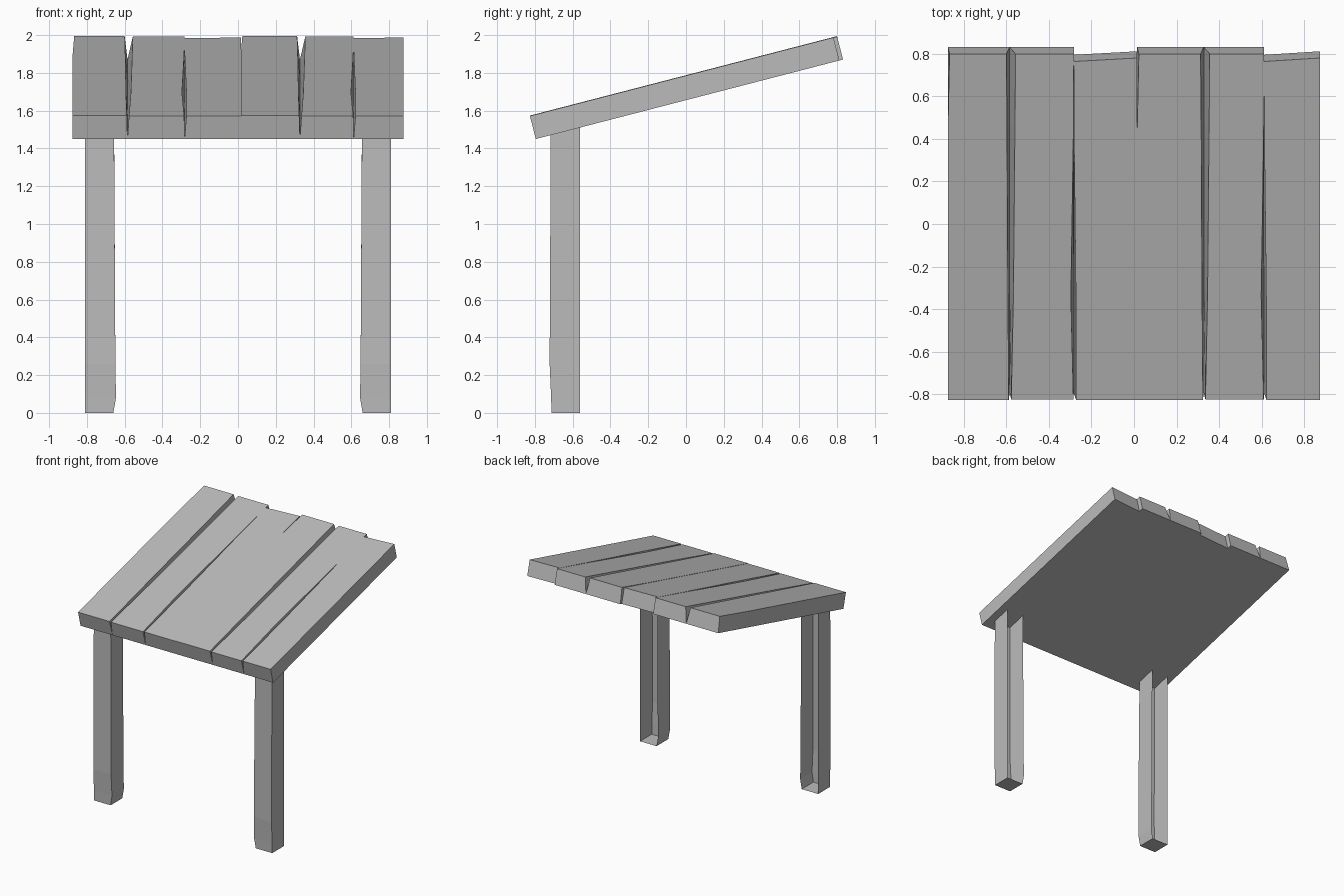
import bpy, bmesh, math
from mathutils import Vector

if "Cube" in bpy.data.objects:
    bpy.data.objects.remove(bpy.data.objects["Cube"])

grey = bpy.data.materials.new("plain grey")
grey.use_nodes = True
colour = (0.5, 0.5, 0.5, 1)
grey.diffuse_color = colour
grey.node_tree.nodes["Principled BSDF"].inputs["Base Color"].default_value = colour

SLOPE = math.radians(14.5)
ALONG = Vector((0, math.cos(SLOPE), math.sin(SLOPE)))
UP = Vector((0, -math.sin(SLOPE), math.cos(SLOPE)))
EAVE = Vector((0, -0.795, 1.45))      # lower front edge of the roof
THICK = 0.128


def loft(name, rings, open_side=None, cap_end=True):
    """Skin four-cornered rings; open_side leaves one side without a wall."""
    bm = bmesh.new()
    loops = [[bm.verts.new(p) for p in ring] for ring in rings]
    for a, b in zip(loops, loops[1:]):
        for i in range(4):
            if i != open_side:
                j = (i + 1) % 4
                bm.faces.new((a[i], a[j], b[j], b[i]))
    bm.faces.new(loops[0][::-1])
    if cap_end:
        bm.faces.new(loops[-1])
    bmesh.ops.recalc_face_normals(bm, faces=bm.faces)
    mesh = bpy.data.meshes.new(name)
    bm.to_mesh(mesh)
    bm.free()
    mesh.materials.append(grey)
    obj = bpy.data.objects.new(name, mesh)
    bpy.context.collection.objects.link(obj)
    return obj


def plank(name, x0, x1, left, right, ends=(1.68, 1.68), lift=0.0):
    """Plank from x0 to x1; left and right list how far each top edge is worn in."""
    rings = []
    for t, a, b in zip((0, 0.3, 0.78, 1), left, right):
        def at(x, w, end):
            return EAVE + Vector((x, 0, 0)) + ALONG * (end * t) + UP * w
        top = THICK + lift
        rings.append([at(x0, 0, ends[0]), at(x1, 0, ends[1]),
                      at(x1 - b, top, ends[1]), at(x0 + a, top, ends[0])])
    loft(name, rings)


# Roof: the same three planks laid twice
FLAT = (0, 0, 0, 0)
for side, edges in (("right", (-0.875, -0.585, -0.283, 0.015)),
                    ("left", (0.015, 0.328, 0.612, 0.875))):
    e = edges
    plank(side + "_wide_plank", e[0], e[1], (0, 0, 0, 0.008),
          (0.004, 0.008, 0.012, 0.015))
    plank(side + "_worn_plank", e[1], e[2], (0.008, 0.018, 0.025, 0.028),
          (0.002, 0.014, 0.002, 0), lift=-0.003)
    plank(side + "_short_plank", e[2], e[3], (0.01, 0.01, 0.001, 0), FLAT,
          ends=(1.643, 1.66), lift=-0.002)


# Posts: open-backed channels, slightly flared near the foot, cut to the roof slope
def post(name, sign):
    def ring(z, inner, front, sloped=False):
        pts = []
        for x, y in ((0.81, front), (inner, front), (inner, -0.56), (0.81, -0.56)):
            height = z + (y - EAVE.y) * math.tan(SLOPE) if sloped else z
            pts.append((sign * x, y, height))
        return pts
    loft(name, [ring(0, 0.66, -0.712), ring(0.08, 0.646, -0.714),
                ring(0.26, 0.649, -0.722), ring(EAVE.z + 0.01, 0.656, -0.716, True)],
         open_side=2, cap_end=False)


post("right_post", -1)
post("left_post", 1)
